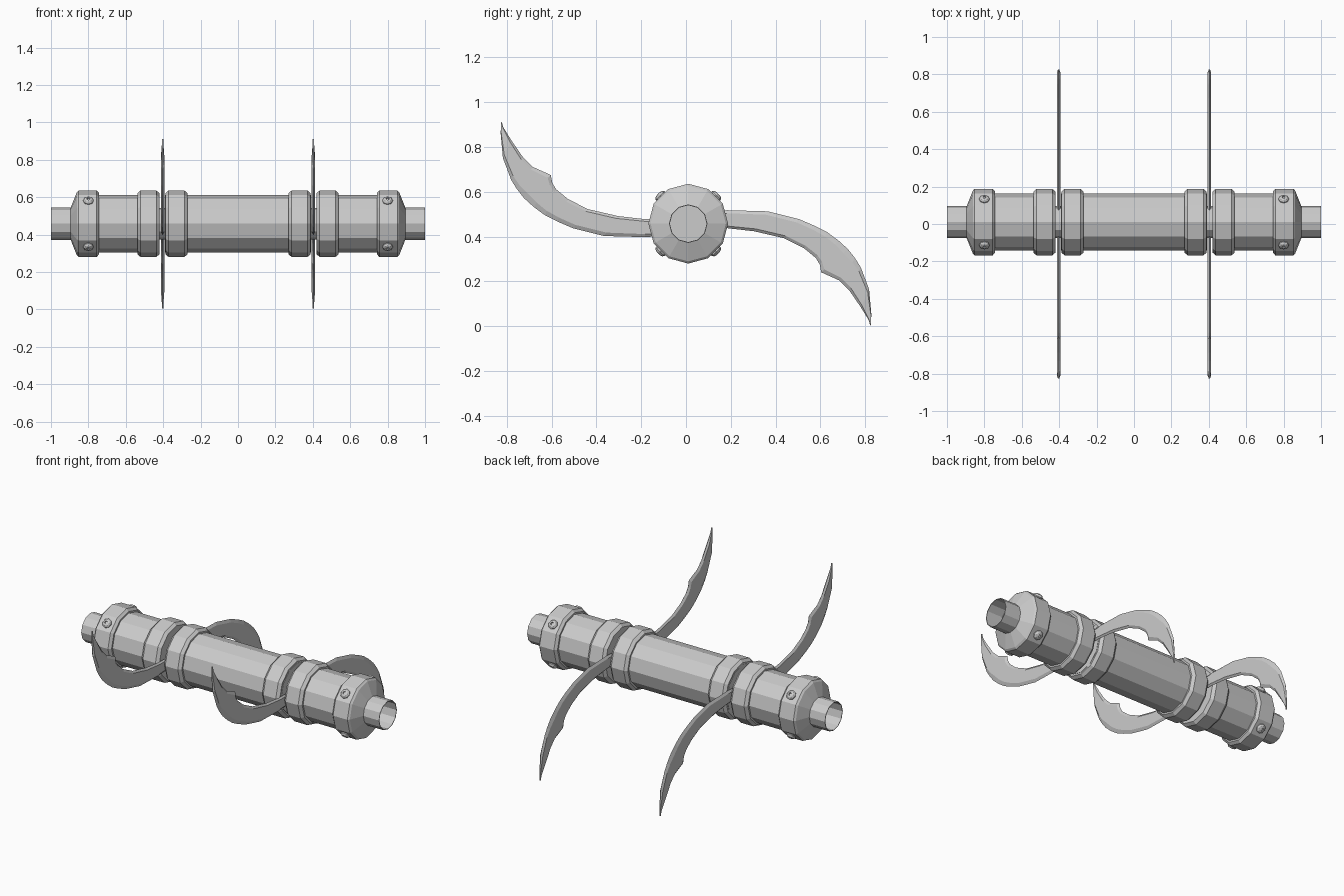
import bpy, bmesh
from math import cos, sin, pi
from mathutils import Matrix, Vector

cube = bpy.data.objects.get("Cube")
if cube:
    bpy.data.objects.remove(cube, do_unlink=True)

SIDES = 12
AXIS = Vector((0, 0.01, 0.458))

metal = bpy.data.materials.new("grey_metal")
metal.use_nodes = True
grey = (0.6, 0.6, 0.6, 1)
metal.diffuse_color = grey
metal.node_tree.nodes["Principled BSDF"].inputs["Base Color"].default_value = grey


def finish(name, bm):
    bmesh.ops.recalc_face_normals(bm, faces=bm.faces)
    mesh = bpy.data.meshes.new(name)
    bm.to_mesh(mesh)
    bm.free()
    mesh.materials.append(metal)
    obj = bpy.data.objects.new(name, mesh)
    bpy.context.collection.objects.link(obj)
    return obj


def loft(bm, rings):
    """Join closed rings of points with quads."""
    rows = [[bm.verts.new(p) for p in ring] for ring in rings]
    for a, b in zip(rows, rows[1:]):
        n = len(a)
        for i in range(n):
            bm.faces.new((a[i], a[(i + 1) % n], b[(i + 1) % n], b[i]))
    return rows


def lathe(name, profile, side=1):
    """Turn (x, radius) pairs around the long axis."""
    bm = bmesh.new()
    rings = []
    for x, r in profile:
        angles = [2 * pi * i / SIDES for i in range(SIDES)]
        rings.append([AXIS + Vector((side * x, r * cos(a), r * sin(a))) for a in angles])
    rows = loft(bm, rings)
    bm.faces.new(rows[0])
    bm.faces.new(rows[-1])
    return finish(name, bm)


def collar(name, x0, x1, side):
    c = 0.017
    lathe(name, [(x0, 0.153), (x0, 0.163), (x0 + c, 0.178),
                 (x1 - c, 0.178), (x1, 0.163), (x1, 0.153)], side)


def bolt(name, x, angle):
    """Domed bolt head with a small recess, standing on the end cap."""
    bm = bmesh.new()
    rings = []
    for r, h in [(0.028, 0), (0.028, 0.006), (0.02, 0.015), (0.009, 0.018), (0.007, 0.012)]:
        rings.append([(r * cos(pi * i / 4), r * sin(pi * i / 4), h) for i in range(8)])
    rows = loft(bm, rings)
    bm.faces.new(rows[-1])
    turn = Matrix.Rotation(angle, 4, "X") @ Matrix.Translation((0, 0, 0.171))
    bm.transform(Matrix.Translation(AXIS + Vector((x, 0, 0))) @ turn)
    finish(name, bm)


# Blade rows from root to tip: spine point, then cutting edge point (y, z)
BLADE = [((0.06, 0.51), (0.06, 0.44)), ((0.183, 0.518), (0.183, 0.438)),
         ((0.366, 0.513), (0.304, 0.424)), ((0.505, 0.478), (0.438, 0.393)),
         ((0.575, 0.448), (0.527, 0.348)), ((0.63, 0.42), (0.58, 0.304)),
         ((0.68, 0.383), (0.597, 0.275)), ((0.723, 0.344), (0.603, 0.241)),
         ((0.755, 0.303), (0.683, 0.205)), ((0.78, 0.263), (0.728, 0.161)),
         ((0.817, 0.165), (0.78, 0.085)), ((0.827, 0.054), (0.815, 0.028)),
         ((0.825, 0.006), (0.822, 0.004))]


def blade(name, x, back):
    bm = bmesh.new()
    rings = []
    for i, (spine, edge) in enumerate(BLADE):
        a, b = Vector((x, *spine)), Vector((x, *edge))
        t = Vector((0.009 if i < len(BLADE) - 2 else 0.004, 0, 0))
        p, q = a.lerp(b, 0.17), a.lerp(b, 0.88)
        rings.append([a, p + t, q + t, b, q - t, p - t])
    rows = loft(bm, rings)
    bm.faces.new(rows[0])
    bm.faces.new(rows[-1])
    if not back:  # the front blade is the back one turned half a turn
        centre = Vector((x, 0, 0.458))
        bmesh.ops.rotate(bm, verts=bm.verts, cent=centre, matrix=Matrix.Rotation(pi, 3, "X"))
    finish(name, bm)


# Central barrel
lathe("main_barrel", [(-0.39, 0.153), (0.39, 0.153)])

for side, label in ((1, "left"), (-1, "right")):
    # Hub between the collars and the outer barrel
    lathe(f"{label}_hub", [(0.38, 0.085), (0.43, 0.085)], side)
    lathe(f"{label}_outer_barrel", [(0.42, 0.153), (0.76, 0.153)], side)
    collar(f"{label}_inner_collar", 0.27, 0.388, side)
    collar(f"{label}_outer_collar", 0.42, 0.538, side)
    # End cap with its cone, and the hollow end pipe
    lathe(f"{label}_end_cap", [(0.742, 0.15), (0.742, 0.163), (0.756, 0.178),
                               (0.852, 0.178), (0.862, 0.168), (0.895, 0.085)], side)
    lathe(f"{label}_end_pipe", [(0.88, 0.086), (1.0, 0.086), (1.0, 0.082), (0.895, 0.082)], side)
    for k in range(4):
        bolt(f"{label}_bolt_{k + 1}", side * 0.8, pi / 4 + k * pi / 2)
    blade(f"{label}_back_blade", side * 0.403, True)
    blade(f"{label}_front_blade", side * 0.403, False)
